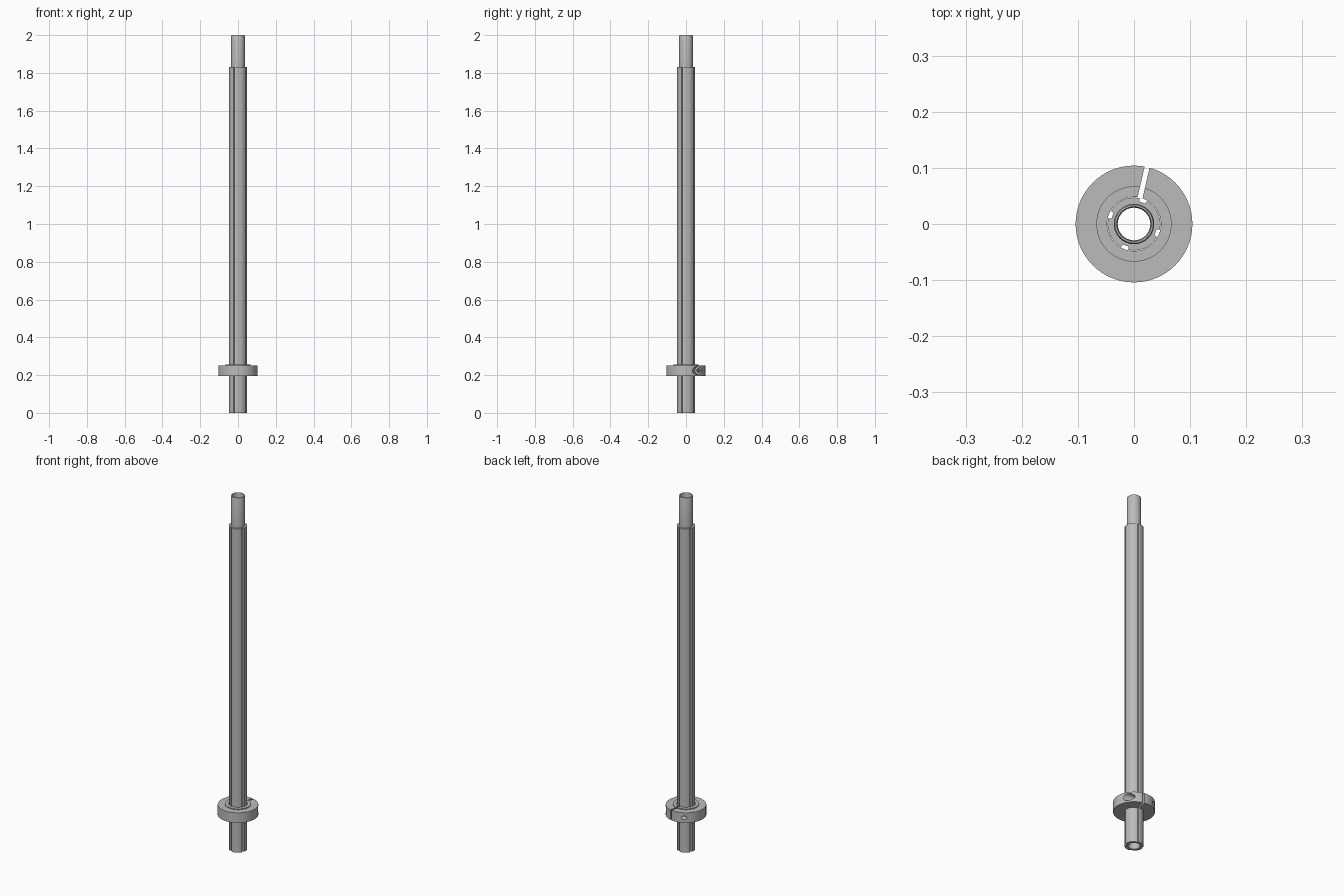
import bpy, bmesh, math
from mathutils import Matrix, Vector

cube = bpy.data.objects.get("Cube")
if cube:
    bpy.data.objects.remove(cube, do_unlink=True)

steel = bpy.data.materials.new("grey steel")
steel.use_nodes = True
grey = (0.5, 0.5, 0.5, 1)
steel.diffuse_color = grey
steel.node_tree.nodes["Principled BSDF"].inputs["Base Color"].default_value = grey


def add_object(name, bm):
    bmesh.ops.recalc_face_normals(bm, faces=bm.faces[:])
    mesh = bpy.data.meshes.new(name)
    bm.to_mesh(mesh)
    bm.free()
    mesh.materials.append(steel)
    obj = bpy.data.objects.new(name, mesh)
    bpy.context.collection.objects.link(obj)
    return obj


def lathe(name, profile, sides, groove=None):
    """Closed ring of (radius, z) points; groove(radius, angle) reshapes the radius."""
    bm = bmesh.new()
    rings = []
    for r, z in profile:
        ring = []
        for i in range(sides):
            a = math.tau * i / sides
            rr = groove(r, a) if groove else r
            ring.append(bm.verts.new((rr * math.cos(a), rr * math.sin(a), z)))
        rings.append(ring)
    for k, low in enumerate(rings):
        high = rings[(k + 1) % len(rings)]
        for i in range(sides):
            j = (i + 1) % sides
            bm.faces.new((low[i], low[j], high[j], high[i]))
    return add_object(name, bm)


def smooth(obj):
    bpy.ops.object.select_all(action="DESELECT")
    obj.select_set(True)
    bpy.context.view_layer.objects.active = obj
    bpy.ops.object.shade_smooth_by_angle(angle=math.radians(25))


SHAFT_R, FLOOR_R = 0.047, 0.041
GROOVE_ANGLE = math.radians(69)


# Four long grooves cut only into the thick part of the shaft
def four_grooves(r, a):
    quarter = math.pi / 2
    off = (a - GROOVE_ANGLE + quarter / 2) % quarter - quarter / 2
    return FLOOR_R if r > FLOOR_R and abs(off) < math.radians(9) else r


# Hollow shaft with a narrower spigot on top
shaft = lathe("grooved_shaft", [
    (SHAFT_R, 0), (SHAFT_R, 1.83), (0.036, 1.83), (0.036, 1.994), (0.034, 2.0),
    (0.031, 2.0), (0.029, 1.99), (0.029, 0.005), (0.031, 0)], 180, four_grooves)
smooth(shaft)

# Clamp collar with a low raised boss
collar = lathe("clamp_collar", [
    (0.048, 0.195), (0.104, 0.195), (0.104, 0.252),
    (0.067, 0.252), (0.067, 0.257), (0.048, 0.257)], 96)

# Cutters: the slit, the screw hole and its counterbore
slit_angle = math.radians(77)
out = Vector((math.cos(slit_angle), math.sin(slit_angle), 0))
side = Vector((out.y, -out.x, 0))
mid = Vector((0, 0, 0.224))


def cutter_box():
    bm = bmesh.new()
    bmesh.ops.create_cube(bm, size=1)
    bm.transform(Matrix.Translation(mid + out * 0.08)
                 @ Matrix.Rotation(slit_angle, 4, "Z")
                 @ Matrix.Diagonal((0.1, 0.009, 0.2, 1)))
    return add_object("slit_cutter", bm)


def cutter_hole(name, radius, start, end):
    bm = bmesh.new()
    bmesh.ops.create_cone(bm, cap_ends=True, segments=32, radius1=radius,
                          radius2=radius, depth=end - start)
    bm.transform(Matrix.Translation(mid + out * 0.075 + side * (start + end) / 2)
                 @ side.to_track_quat("Z", "Y").to_matrix().to_4x4())
    return add_object(name, bm)


cutters = [cutter_box(),
           cutter_hole("screw_hole_cutter", 0.01, -0.15, 0.15),
           cutter_hole("counterbore_cutter", 0.02, 0.03, 0.16)]
for cutter in cutters:
    mod = collar.modifiers.new(cutter.name, "BOOLEAN")
    mod.operation = "DIFFERENCE"
    mod.solver = "EXACT"
    mod.object = cutter

# Bake the cuts and drop the cutters
bpy.context.view_layer.update()
evaluated = collar.evaluated_get(bpy.context.evaluated_depsgraph_get())
cut_mesh = bpy.data.meshes.new_from_object(evaluated)
collar.modifiers.clear()
collar.data = cut_mesh
for cutter in cutters:
    bpy.data.objects.remove(cutter, do_unlink=True)
smooth(collar)
